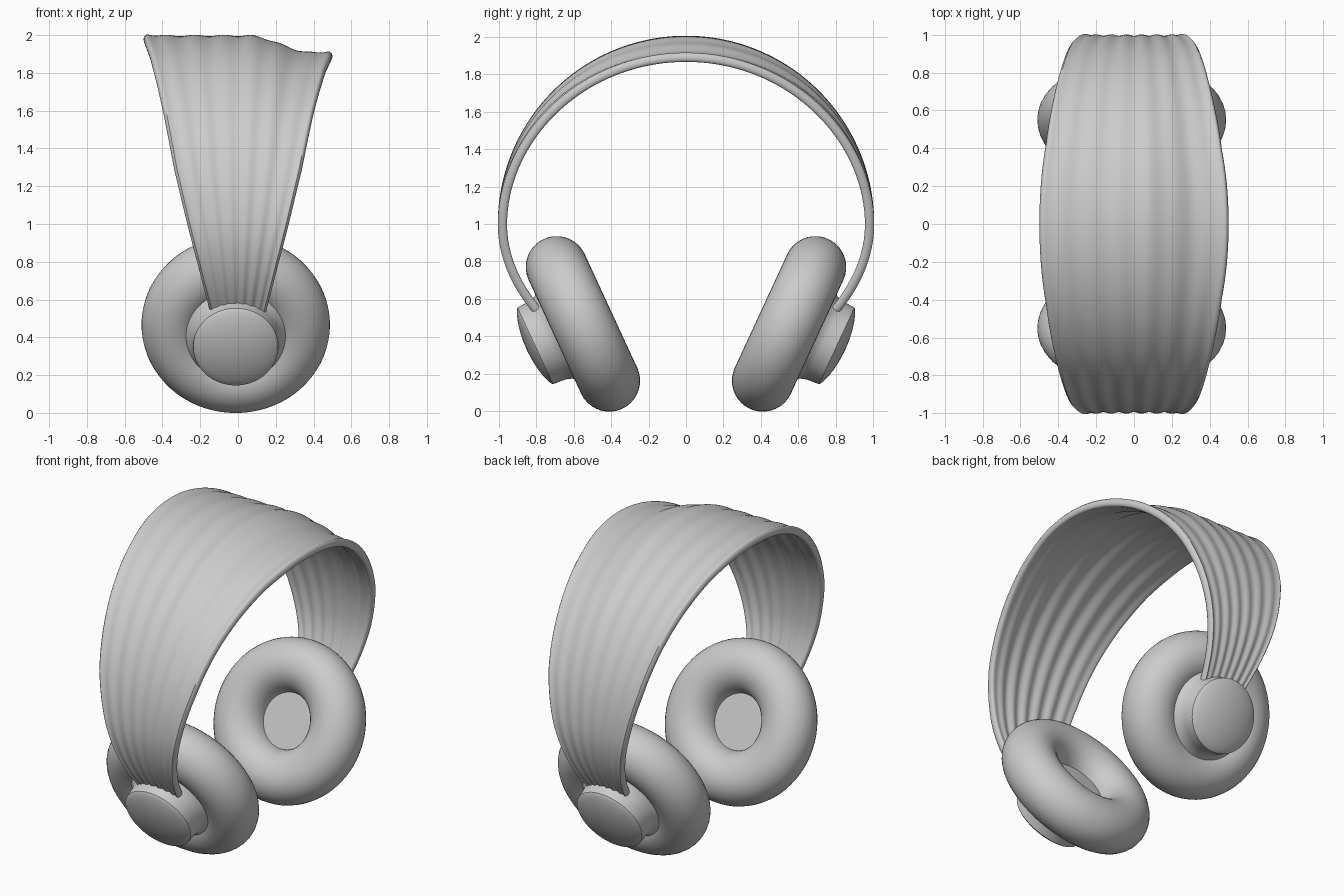
import bpy, bmesh, math
from mathutils import Matrix

if "Cube" in bpy.data.objects:
    bpy.data.objects.remove(bpy.data.objects["Cube"])

def make_object(name, bm, angle=40):
    bmesh.ops.recalc_face_normals(bm, faces=bm.faces)
    mesh = bpy.data.meshes.new(name)
    bm.to_mesh(mesh)
    bm.free()
    ob = bpy.data.objects.new(name, mesh)
    bpy.context.collection.objects.link(ob)
    bpy.ops.object.select_all(action='DESELECT')
    ob.select_set(True)
    bpy.context.view_layer.objects.active = ob
    bpy.ops.object.shade_smooth_by_angle(angle=math.radians(angle))
    return ob

def smooth(a, b, v):
    t = min(1, max(0, (v - a) / (b - a)))
    return t * t * (3 - 2 * t)

def interp(table, v):
    for (a, fa), (b, fb) in zip(table, table[1:]):
        if v <= b:
            return fa + (fb - fa) * (v - a) / (b - a)
    return table[-1][1]

# Half width of the headband by height
WIDTH = [(0.45, .125), (1, .265), (1.3, .335), (1.6, .388), (1.75, .418),
         (1.9, .453), (1.97, .478), (2, .488)]
T = 0.045

def section():
    """Closed cross-section: (width -1..1, edge overhang, depth)."""
    n = 60
    pts = []
    for i in range(n + 1):                       # outer skin
        w = -1 + 2 * i / n
        pts.append((w, 0, 0.004 * math.cos(w * 20) + 0.002 - 0.008 * smooth(.85, 1, abs(w))))
    for i in range(1, 6):                        # rounded right rim
        a = math.pi * i / 6
        pts.append((1, math.sin(a) * .014, T / 2 * (1 - math.cos(a))))
    for i in range(n + 1):                       # ridged inner skin
        w = 1 - 2 * i / n
        pts.append((w, 0, T - 0.012 * (1 - smooth(.8, 1, abs(w))) * (1 + math.cos(w * 20)) / 2))
    for i in range(1, 6):                        # rounded left rim
        a = math.pi * i / 6
        pts.append((-1, -math.sin(a) * .014, T / 2 * (1 + math.cos(a))))
    return pts

# Headband: flared strap swept over an arc, sagging along its +x edge
bm = bmesh.new()
rings = []
N = 120
start = math.radians(-29)
for k in range(N + 1):
    th = start + (math.pi - 2 * start) * k / N
    s, c = math.sin(th), math.cos(th)
    half = interp(WIDTH, 1 + s)
    ring = []
    for w, over, d in section():
        x = w * (half - .01) + over + .008 * smooth(1.3, 2, 1 + s) * w
        sag = .09 * smooth(.05, .4, x) * max(s, 0) ** 1.5
        r = 1 - d - sag
        y = r * c
        if s < 0:
            y -= math.copysign(.05 * (s / .4) ** 2, c)
        ring.append(bm.verts.new((x, y, 1 + r * s)))
    rings.append(ring)
for a, b in zip(rings, rings[1:]):
    for i in range(len(a)):
        j = (i + 1) % len(a)
        bm.faces.new((a[i], a[j], b[j], b[i]))
bm.faces.new(rings[0])
bm.faces.new(rings[-1])
make_object("headband", bm, 60)

def lathe(name, profile, matrix, closed=False, steps=72):
    bm = bmesh.new()
    vs = [bm.verts.new((r, 0, z)) for r, z in profile]
    es = [bm.edges.new(p) for p in zip(vs, vs[1:])]
    if closed:
        es.append(bm.edges.new((vs[-1], vs[0])))
    bmesh.ops.spin(bm, geom=vs + es, axis=(0, 0, 1), cent=(0, 0, 0),
                   angle=2 * math.pi, steps=steps)
    bmesh.ops.remove_doubles(bm, verts=bm.verts, dist=1e-5)
    bmesh.ops.transform(bm, matrix=matrix, verts=bm.verts)
    return make_object(name, bm)

cushion = [(.334 + .165 * math.cos(2 * math.pi * i / 36), .165 * math.sin(2 * math.pi * i / 36))
           for i in range(36)]
# Speaker disc, flared neck, housing wall and domed outer cap
housing = [(0, -.02), (.2, -.02), (.29, .12), (.262, .15), (.24, .175), (.23, .21), (.225, .28)]
housing += [(.225 * math.cos(a), .28 + .05 * math.sin(a) ** 1.5)
            for a in (math.pi / 2 * i / 8 for i in range(1, 8))] + [(0, .33)]

# Ear cups on both sides, axis pointing outward and down
for side, label in ((-1, "front"), (1, "back")):
    m = Matrix.Translation((-.012, side * .55, .467)) @ \
        Matrix.Rotation(-side * math.radians(114.8), 4, 'X')
    lathe(label + "_ear_cushion", cushion, m, True)
    lathe(label + "_ear_housing", housing, m)
